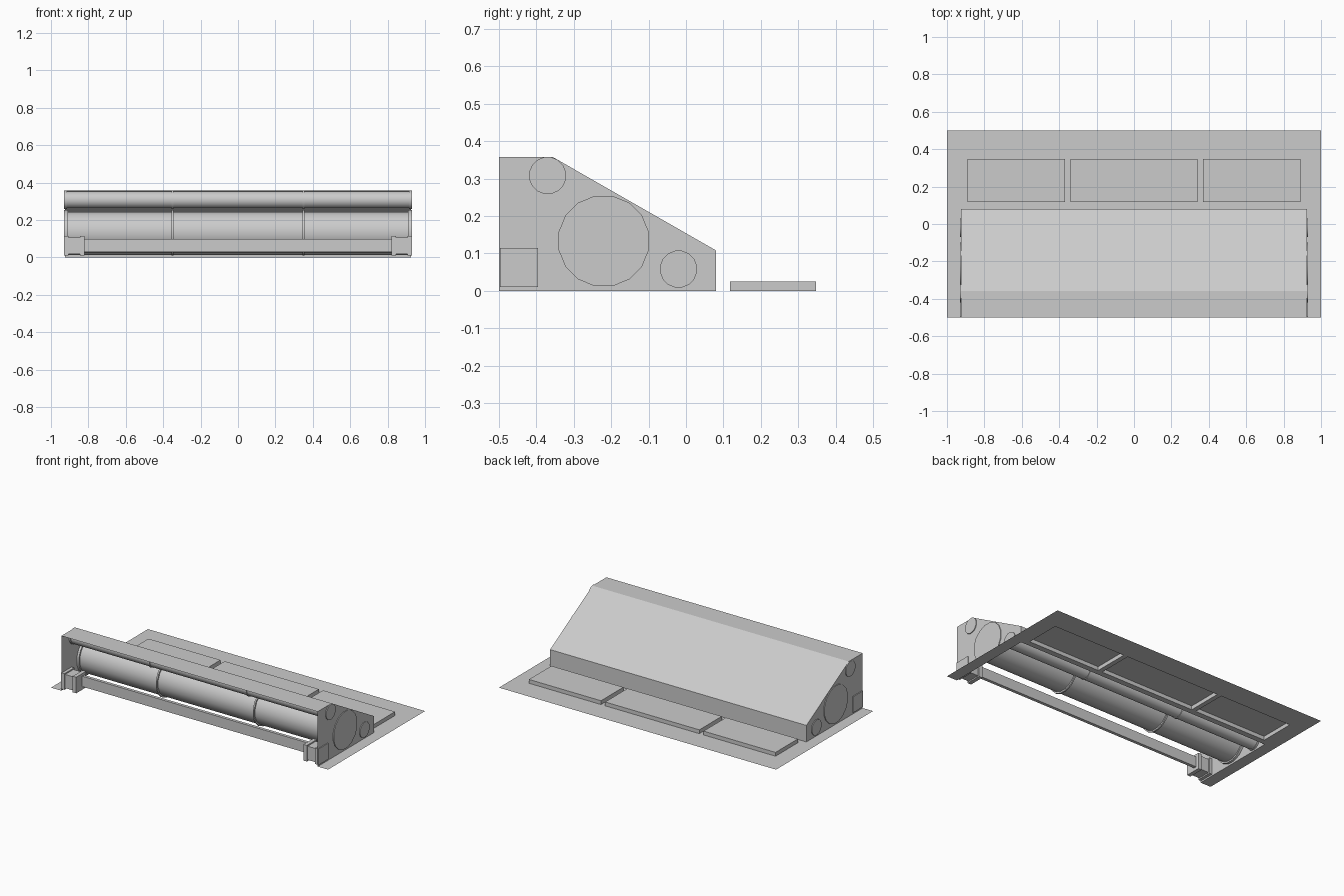
import bpy, bmesh, math

if "Cube" in bpy.data.objects:
    bpy.data.objects.remove(bpy.data.objects["Cube"])

grey = bpy.data.materials.new("plain_grey")
grey.use_nodes = True
colour = (0.6, 0.6, 0.6, 1)
grey.diffuse_color = colour
grey.node_tree.nodes["Principled BSDF"].inputs["Base Color"].default_value = colour

HALF = 0.925      # housing half width
FRONT, BACK = -0.5, 0.08
SLABS = [(-0.89, -0.37), (-0.34, 0.34), (0.37, 0.89)]
SLAB_Y = (0.117, 0.348)


def finish(name, bm, smooth=False):
    bmesh.ops.remove_doubles(bm, verts=bm.verts, dist=0.0001)
    mesh = bpy.data.meshes.new(name)
    bm.to_mesh(mesh)
    bm.free()
    mesh.materials.append(grey)
    ob = bpy.data.objects.new(name, mesh)
    bpy.context.collection.objects.link(ob)
    if smooth:
        bpy.ops.object.select_all(action='DESELECT')
        ob.select_set(True)
        bpy.context.view_layer.objects.active = ob
        bpy.ops.object.shade_smooth_by_angle(angle=math.radians(40))
    return ob


def face(bm, points):
    return bm.faces.new([bm.verts.new(p) for p in points])


def add_box(bm, x, y, z, bottom=True):
    corners = [(x[0], y[0]), (x[1], y[0]), (x[1], y[1]), (x[0], y[1])]
    face(bm, [(*c, z[1]) for c in corners])
    if bottom:
        face(bm, [(*c, z[0]) for c in reversed(corners)])
    for a, b in zip(corners, corners[1:] + corners[:1]):
        face(bm, [(*a, z[0]), (*b, z[0]), (*b, z[1]), (*a, z[1])])


# Floor sheet, open under the housing and under each raised slab
bm = bmesh.new()
xs = sorted([-1, 1, -HALF, HALF] + [v for s in SLABS for v in s])
ys = [FRONT, BACK, *SLAB_Y, 0.5]
for x0, x1 in zip(xs, xs[1:]):
    for y0, y1 in zip(ys, ys[1:]):
        under_housing = y0 < BACK and abs(x0 + x1) / 2 < HALF
        under_slab = y0 == SLAB_Y[0] and (x0, x1) in SLABS
        if not (under_housing or under_slab):
            # the slabs sit inside the housing width, so cells line up
            face(bm, [(x0, y0, 0), (x1, y0, 0), (x1, y1, 0), (x0, y1, 0)])
finish("floor_sheet", bm)

# Raised slabs, hollow underneath
for name, x in zip(("right_slab", "middle_slab", "left_slab"), SLABS):
    bm = bmesh.new()
    add_box(bm, x, SLAB_Y, (0, 0.025), bottom=False)
    finish(name, bm)

# Housing: thin sheet with flat top, slope, back wall and two end plates
bm = bmesh.new()
profile = [(FRONT, 0.358), (-0.357, 0.358), (BACK, 0.108), (BACK, 0)]
for a, b in zip(profile, profile[1:]):
    face(bm, [(-HALF, *a), (HALF, *a), (HALF, *b), (-HALF, *b)])
outline = profile + [(FRONT, 0)]
face(bm, [(-HALF, *p) for p in outline])
face(bm, [(HALF, *p) for p in reversed(outline)])
finish("housing", bm)


# Rollers: three sections divided by slightly wider collars
def roller(name, y, z, radius, inset, collar, sides):
    bm = bmesh.new()
    body, end = radius - inset, HALF + 0.005
    path = [(-end, radius), (-end + collar, radius), (-end + collar, body)]
    for x in (-0.35, 0.35):
        path += [(x - 0.005, body), (x - 0.005, radius),
                 (x + 0.005, radius), (x + 0.005, body)]
    path += [(end - collar, body), (end - collar, radius), (end, radius)]
    rings = []
    for x, r in path:
        angles = [2 * math.pi * (i + 0.5) / sides for i in range(sides)]
        rings.append([bm.verts.new((x, y + r * math.cos(t), z + r * math.sin(t)))
                      for t in angles])
    for a, b in zip(rings, rings[1:]):
        for i in range(sides):
            j = (i + 1) % sides
            bm.faces.new([a[i], a[j], b[j], b[i]])
    bm.faces.new(rings[0][::-1])
    bm.faces.new(rings[-1])
    bmesh.ops.recalc_face_normals(bm, faces=bm.faces)
    finish(name, bm, smooth=True)


roller("upper_roller", -0.37, 0.308, 0.05, 0.004, 0.015, 16)
roller("main_roller", -0.22, 0.133, 0.123, 0.01, 0.02, 16)
roller("rear_roller", -0.02, 0.058, 0.05, 0.004, 0.015, 16)

# Front rail between two flanged end blocks
bm = bmesh.new()
add_box(bm, (-0.83, 0.83), (-0.435, -0.415), (0.03, 0.098))
finish("front_rail", bm)

for side, name in ((-1, "right_block"), (1, "left_block")):
    bm = bmesh.new()
    for a, b, shrink in ((0.82, 0.845, 0), (0.845, 0.905, 0.008), (0.905, 0.93, 0)):
        add_box(bm, sorted((side * a, side * b)),
                (-0.497 + shrink, -0.395 - shrink), (0.01 + shrink, 0.115 - shrink))
    finish(name, bm)
